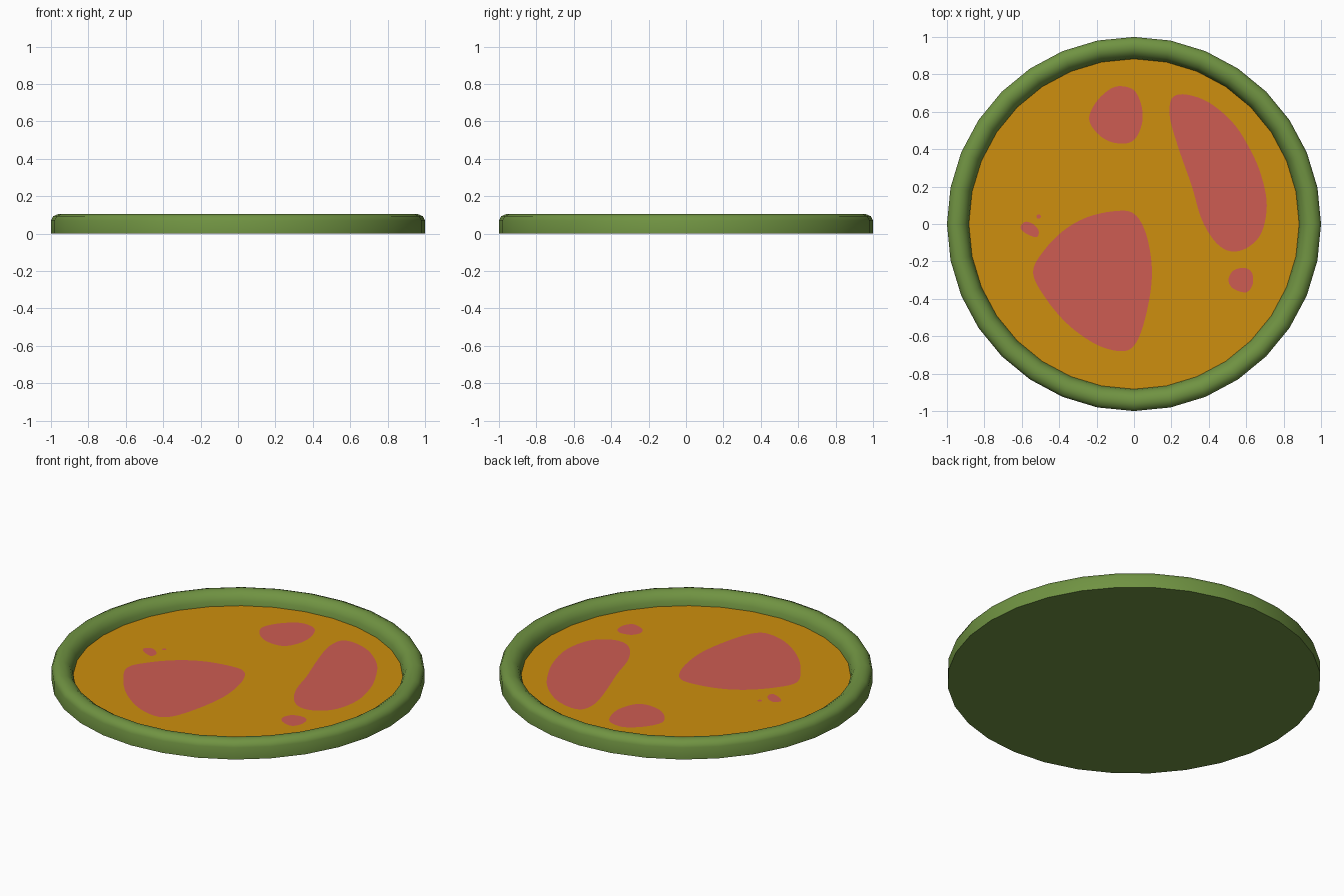
import bpy
import math

if "Cube" in bpy.data.objects:
    bpy.data.objects.remove(bpy.data.objects["Cube"])

SIDES = 32
SURFACE_Z = 0.032


def material(name, srgb):
    m = bpy.data.materials.new(name)
    lin = [((c / 255 + 0.055) / 1.055) ** 2.4 if c > 10 else c / 255 / 12.92 for c in srgb]
    m.diffuse_color = (*lin, 1)
    m.use_nodes = True
    m.node_tree.nodes["Principled BSDF"].inputs["Base Color"].default_value = m.diffuse_color
    return m


green = material("green_rim", (112, 147, 66))
amber = material("amber_surface", (205, 143, 14))
red = material("red_patch", (205, 92, 82))


def make(name, verts, faces, mat):
    mesh = bpy.data.meshes.new(name)
    mesh.from_pydata(verts, [], faces)
    mesh.materials.append(mat)
    obj = bpy.data.objects.new(name, mesh)
    bpy.context.collection.objects.link(obj)
    return obj


def ring(r, z, n=SIDES):
    return [(r * math.cos(2 * math.pi * i / n), r * math.sin(2 * math.pi * i / n), z)
            for i in range(n)]


# Rounded dish rim with flat underside, turned from a profile
profile = [(1, 0), (1, 0.07), (0.988, 0.093), (0.96, 0.105), (0.93, 0.103),
           (0.903, 0.085), (0.888, 0.058), (0.882, SURFACE_Z - 0.004)]
verts = [v for r, z in profile for v in ring(r, z)]
faces = [tuple(reversed(range(SIDES)))]
for k in range(len(profile) - 1):
    for i in range(SIDES):
        j = (i + 1) % SIDES
        faces.append((k * SIDES + i, k * SIDES + j, (k + 1) * SIDES + j, (k + 1) * SIDES + i))
rim = make("dish_rim", verts, faces, green)
bpy.context.view_layer.objects.active = rim
rim.select_set(True)
bpy.ops.object.shade_smooth_by_angle(angle=math.radians(50))

# Flat amber surface inside the rim
make("amber_surface", ring(0.885, SURFACE_Z), [tuple(range(SIDES))], amber)


def patch(name, pts, steps=5):
    """Flat plate with a smooth closed outline through the points."""
    n, out = len(pts), []
    for i in range(n):
        a, b, c, d = (pts[(i + k) % n] for k in (-1, 0, 1, 2))
        for s in range(steps):
            t = s / steps
            out.append(tuple(0.5 * (2 * b[k] + (c[k] - a[k]) * t
                                    + (2 * a[k] - 5 * b[k] + 4 * c[k] - d[k]) * t * t
                                    + (3 * b[k] - a[k] - 3 * c[k] + d[k]) * t ** 3)
                             for k in (0, 1)) + (SURFACE_Z + 0.002,))
    area = sum(p[0] * q[1] - q[0] * p[1] for p, q in zip(out, out[1:] + out[:1]))
    if area < 0:
        out.reverse()
    make(name, out, [tuple(range(len(out)))], red)


# Red patches
patch("large_left_patch", [
    (-0.09, 0.07), (0, 0.055), (0.06, -0.04), (0.093, -0.2), (0.09, -0.35),
    (0.05, -0.54), (0, -0.65), (-0.07, -0.68), (-0.2, -0.645), (-0.35, -0.54),
    (-0.47, -0.4), (-0.54, -0.26), (-0.48, -0.14), (-0.37, -0.03), (-0.24, 0.04)])
patch("large_right_patch", [
    (0.19, 0.62), (0.21, 0.68), (0.28, 0.692), (0.4, 0.65), (0.53, 0.54), (0.62, 0.4),
    (0.68, 0.26), (0.71, 0.1), (0.68, -0.05), (0.6, -0.13), (0.51, -0.145),
    (0.43, -0.09), (0.36, 0.03), (0.31, 0.2), (0.25, 0.37), (0.2, 0.53)])
patch("upper_patch", [
    (-0.07, 0.737), (0, 0.715), (0.038, 0.64), (0.045, 0.55), (0.01, 0.46),
    (-0.05, 0.43), (-0.14, 0.445), (-0.21, 0.5), (-0.24, 0.57), (-0.2, 0.655), (-0.13, 0.72)])
patch("small_right_patch", [
    (0.59, -0.235), (0.63, -0.26), (0.635, -0.32), (0.6, -0.365),
    (0.53, -0.345), (0.505, -0.3), (0.53, -0.25)])
patch("small_left_patch", [
    (-0.605, -0.01), (-0.58, 0.012), (-0.54, 0), (-0.51, -0.035),
    (-0.52, -0.07), (-0.57, -0.055), (-0.602, -0.03)])
patch("tiny_dot", [(-0.51 + x, 0.04 + y) for x, y, _ in ring(0.012, 0, 6)])
